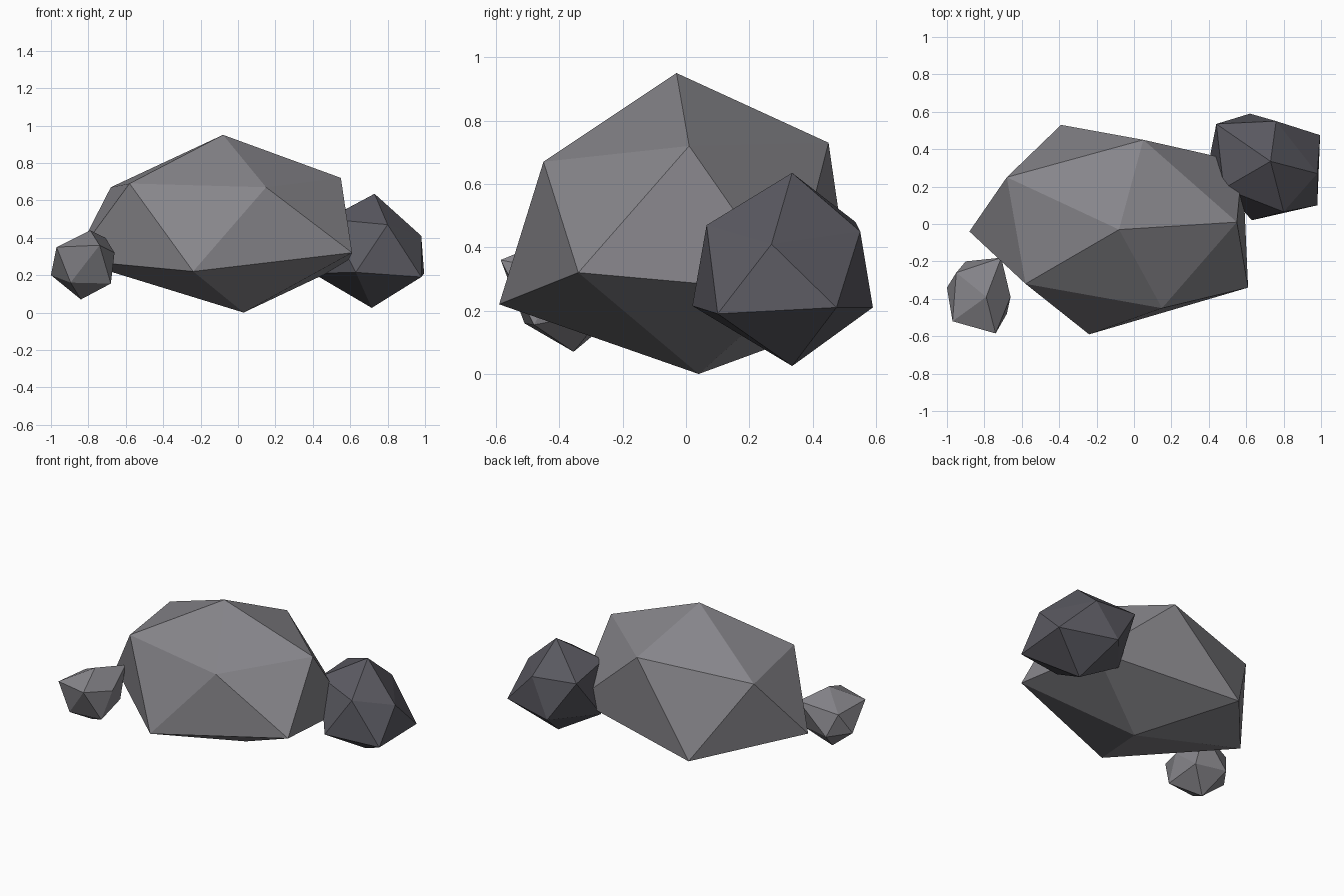
import bpy
import bmesh

cube = bpy.data.objects.get("Cube")
if cube:
    bpy.data.objects.remove(cube)


def make_material(name, color):
    mat = bpy.data.materials.new(name)
    mat.use_nodes = True
    mat.diffuse_color = color
    mat.node_tree.nodes["Principled BSDF"].inputs["Base Color"].default_value = color
    return mat


def make_rock(name, top, upper, lower, bottom, mat):
    """Faceted twenty-sided rock: two staggered five-point rings and two poles."""
    bm = bmesh.new()
    t, b = bm.verts.new(top), bm.verts.new(bottom)
    up = [bm.verts.new(p) for p in upper]
    low = [bm.verts.new(p) for p in lower]
    for i in range(5):
        j = (i + 1) % 5
        bm.faces.new((t, up[i], up[j]))
        bm.faces.new((up[i], low[i], up[j]))
        bm.faces.new((up[j], low[i], low[j]))
        bm.faces.new((b, low[j], low[i]))
    bmesh.ops.recalc_face_normals(bm, faces=bm.faces)
    mesh = bpy.data.meshes.new(name)
    bm.to_mesh(mesh)
    bm.free()
    mesh.materials.append(mat)
    obj = bpy.data.objects.new(name, mesh)
    bpy.context.collection.objects.link(obj)
    return obj


stone = make_material("grey stone", (0.24, 0.235, 0.255, 1))
dark_stone = make_material("dark grey stone", (0.105, 0.103, 0.122, 1))

# Rings run counter-clockwise; each lower point sits between two upper points.
make_rock(
    "large_rock", (-.08, -.03, .95),
    [(-.58, -.32, .69), (.15, -.45, .67), (.55, .01, .72), (.05, .45, .73), (-.68, .25, .67)],
    [(-.24, -.59, .22), (.61, -.34, .32), (.58, .33, .26), (-.39, .53, .18), (-.88, -.04, .28)],
    (.03, .04, 0), stone)

make_rock(
    "medium_rock", (.73, .335, .635),
    [(.80, .065, .47), (.98, .27, .41), (.76, .55, .45), (.44, .535, .48), (.48, .19, .5)],
    [(.98, .10, .19), (.995, .475, .21), (.62, .59, .21), (.40, .33, .21), (.63, .02, .215)],
    (.715, .335, .025), dark_stone)

make_rock(
    "small_rock", (-.79, -.39, .44),
    [(-.97, -.52, .35), (-.74, -.585, .36), (-.66, -.39, .32), (-.71, -.18, .4), (-.95, -.26, .34)],
    [(-.895, -.51, .16), (-.68, -.48, .155), (-.70, -.25, .2), (-.90, -.20, .2), (-1, -.34, .2)],
    (-.84, -.355, .07), stone)
